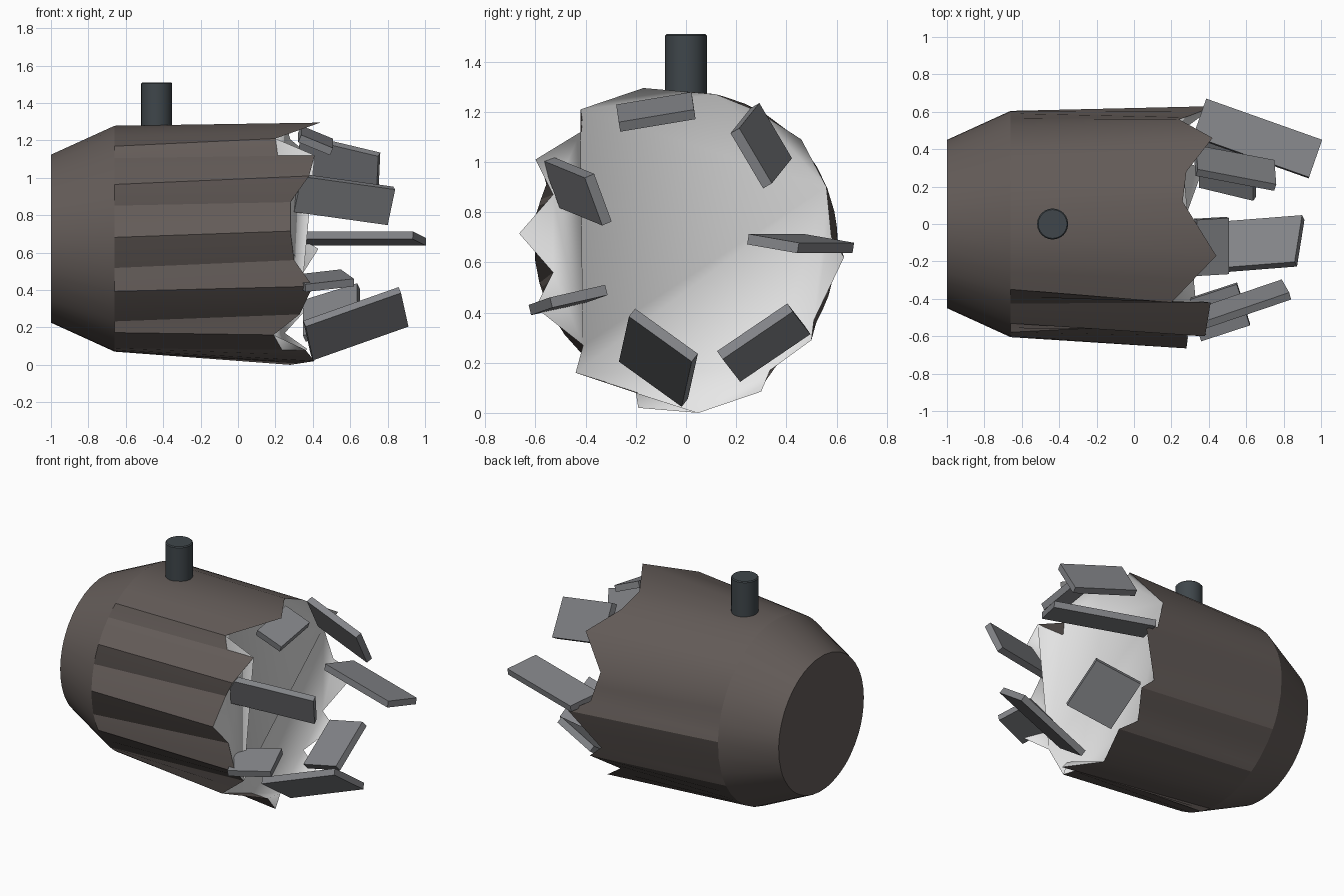
import bpy, bmesh, math
from mathutils import Vector

if "Cube" in bpy.data.objects:
    bpy.data.objects.remove(bpy.data.objects["Cube"])


def mat(name, col):
    m = bpy.data.materials.new(name)
    m.diffuse_color = (*col, 1)
    m.use_nodes = True
    m.node_tree.nodes["Principled BSDF"].inputs["Base Color"].default_value = m.diffuse_color
    return m


BROWN = mat("dark_brown_casing", (0.125, 0.105, 0.097))
PALE = mat("pale_filling", (0.86, 0.86, 0.86))
STEEL = mat("grey_shard", (0.23, 0.235, 0.25))
SLATE = mat("slate_pin", (0.05, 0.062, 0.07))


def finish(name, bm, mats, angle=None):
    me = bpy.data.meshes.new(name)
    bm.to_mesh(me)
    bm.free()
    for m in mats:
        me.materials.append(m)
    ob = bpy.data.objects.new(name, me)
    bpy.context.collection.objects.link(ob)
    if angle:
        bpy.ops.object.select_all(action='DESELECT')
        bpy.context.view_layer.objects.active = ob
        ob.select_set(True)
        bpy.ops.object.shade_smooth_by_angle(angle=math.radians(angle))
    return ob


# Torn rim of the casing (x, y, z), going around from the top
CZ = 0.675
RIM = [(0.44, -0.17, 1.295), (0.20, -0.42, 1.21), (0.41, -0.42, 1.12),
       (0.38, -0.60, 1.01), (0.28, -0.53, 0.87), (0.28, -0.665, 0.715),
       (0.30, -0.53, 0.56), (0.40, -0.60, 0.42), (0.33, -0.41, 0.27),
       (0.19, -0.44, 0.16), (0.36, -0.20, 0.08), (0.41, -0.19, 0.02),
       (0.28, 0.05, 0.0), (0.37, 0.30, 0.085), (0.25, 0.335, 0.17),
       (0.36, 0.50, 0.29), (0.27, 0.51, 0.37), (0.43, 0.63, 0.62),
       (0.30, 0.58, 0.70), (0.24, 0.56, 0.90), (0.42, 0.46, 1.09),
       (0.28, 0.28, 1.205), (0.26, 0.12, 1.27)]
rim = []
for i, p in enumerate(RIM):
    a, b = Vector(p), Vector(RIM[(i + 1) % len(RIM)])
    rim += [a, (a + b) / 2]

# Ring angles: evenly spread, blended toward the rim so the staves run straight
N = len(rim)
start = math.atan2(-RIM[0][1], RIM[0][2] - CZ)


def circle(x, r):
    pts = []
    for i in range(N):
        t = start + 2 * math.pi * i / N
        own = math.atan2(-rim[i].y, rim[i].z - CZ)
        d = (own - t + math.pi) % (2 * math.pi) - math.pi
        t += 0.6 * d
        pts.append(Vector((x, -r * math.sin(t), CZ + r * math.cos(t))))
    return pts


# Casing: back cap, tapered back, body out to the torn rim
bm = bmesh.new()
rings = [[bm.verts.new(p) for p in loop]
         for loop in (circle(-1, 0.45), circle(-0.66, 0.605), rim)]
for k in range(2):
    for i in range(N):
        j = (i + 1) % N
        bm.faces.new((rings[k][i], rings[k][j], rings[k + 1][j], rings[k + 1][i]))
bm.faces.new(rings[0])
bmesh.ops.recalc_face_normals(bm, faces=bm.faces)
finish("casing", bm, [BROWN], 20)


# Pale filling: the mouth closed by clipping the most outstanding corners first,
# so the skin sinks between the torn teeth
def cross(a, b, c):
    return (b[1] - a[1]) * (c[2] - a[2]) - (b[2] - a[2]) * (c[1] - a[1])


def is_ear(loop, i):
    a, b, c = loop[i - 1], loop[i], loop[(i + 1) % len(loop)]
    if cross(a, b, c) <= 1e-5:
        return False
    return not any(cross(a, b, p) >= 0 and cross(b, c, p) >= 0 and cross(c, a, p) >= 0
                   for p in loop if p not in (a, b, c))


bm = bmesh.new()
vert = {p: bm.verts.new(p) for p in RIM}
loop = list(RIM)
while len(loop) > 3:
    ears = [i for i in range(len(loop)) if is_ear(loop, i)]
    if not ears:
        break
    i = max(ears, key=lambda k: loop[k][0])
    bm.faces.new([vert[loop[i - 1]], vert[loop[i]], vert[loop[(i + 1) % len(loop)]]])
    loop.pop(i)
bm.faces.new([vert[p] for p in loop])
finish("filling", bm, [PALE], 180)

# Pin on top
bm = bmesh.new()
bmesh.ops.create_cone(bm, cap_ends=True, segments=24, radius1=0.083, radius2=0.083, depth=0.29)
bmesh.ops.translate(bm, vec=(-0.435, 0, 1.365), verts=bm.verts)
top = [e for e in bm.edges if all(v.co.z > 1.5 for v in e.verts)]
bmesh.ops.bevel(bm, geom=top, offset=0.006, segments=1, affect='EDGES')
finish("pin", bm, [SLATE], 30)


# Shards: centre, length vector, width vector
def shard(name, c, u, v, t=0.042):
    c, u, v = Vector(c), Vector(u) / 2, Vector(v) / 2
    n = u.cross(v).normalized() * t / 2
    bm = bmesh.new()
    bmesh.ops.create_cube(bm, size=2)
    for w in bm.verts:
        w.co = c + u * w.co.x + v * w.co.y + n * w.co.z
    bmesh.ops.recalc_face_normals(bm, faces=bm.faces)
    finish(name, bm, [STEEL])


SHARDS = [
    ((0.415, -0.12, 1.20), (0.17, 0.01, -0.07), (0.0, 0.30, 0.05)),
    ((0.66, 0.457, 0.675), (0.62, -0.22, 0.0), (0.07, 0.20, -0.035)),
    ((0.54, 0.30, 1.065), (0.42, -0.08, -0.10), (-0.01, 0.13, -0.22)),
    ((0.565, -0.435, 0.885), (0.50, 0.17, -0.07), (-0.04, 0.07, -0.19)),
    ((0.455, -0.47, 0.45), (0.26, 0.085, 0.03), (-0.07, 0.22, 0.05)),
    ((0.63, -0.11, 0.22), (0.51, 0.04, 0.18), (0.04, 0.25, -0.18)),
    ((0.50, 0.31, 0.28), (0.29, -0.07, 0.09), (0.0, 0.28, 0.19)),
]
for i, (c, u, v) in enumerate(SHARDS):
    shard(f"shard_{i + 1}", c, u, v)
